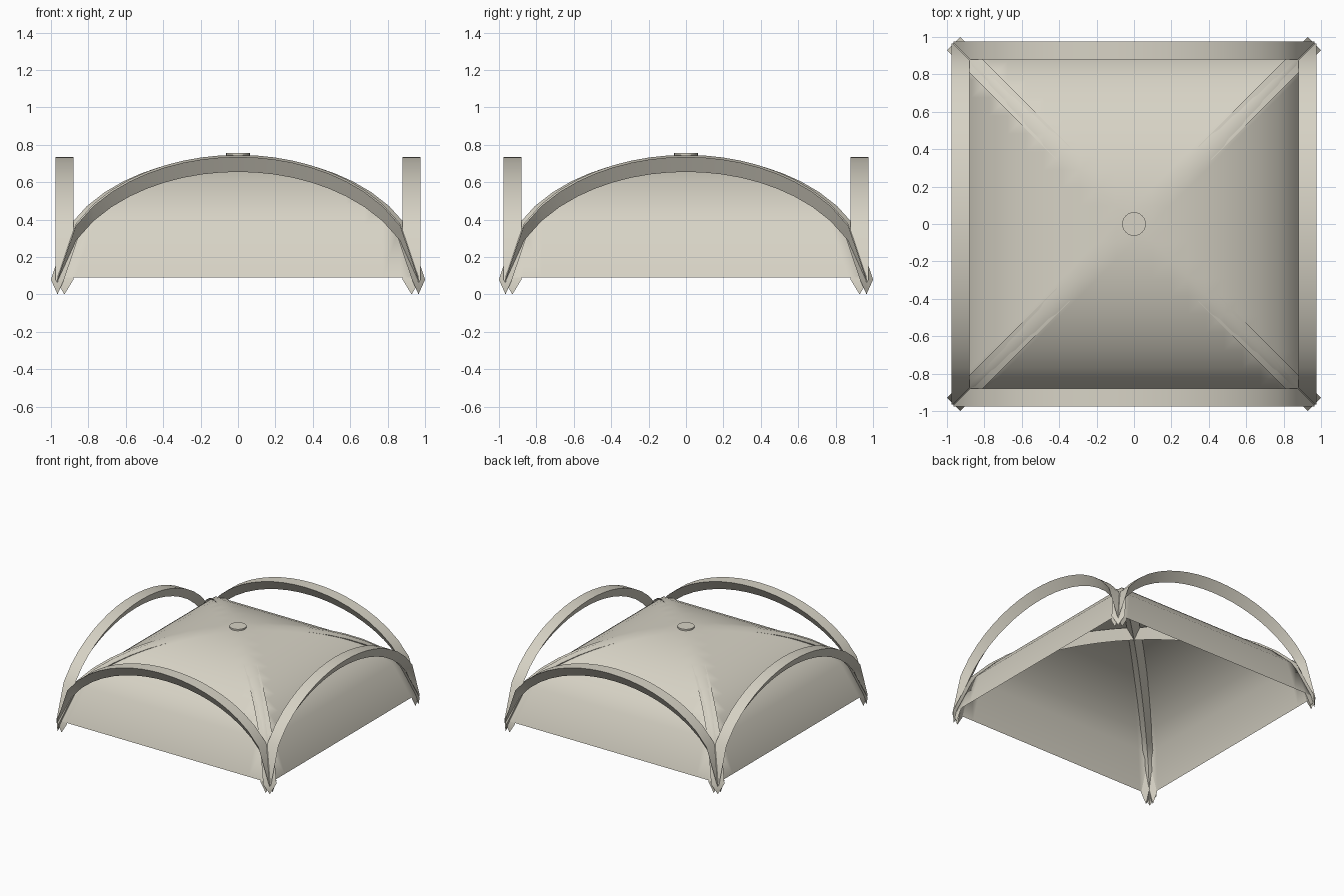
import bpy, bmesh, math

if "Cube" in bpy.data.objects:
    bpy.data.objects.remove(bpy.data.objects["Cube"])

stone = bpy.data.materials.new("pale stone")
stone.diffuse_color = (0.68, 0.65, 0.56, 1)
stone.use_nodes = True
stone.node_tree.nodes["Principled BSDF"].inputs["Base Color"].default_value = stone.diffuse_color
SPAN, RISE, SEGS = 0.965, 0.655, 20


def finish(name, bm, angle=None):
    bmesh.ops.recalc_face_normals(bm, faces=bm.faces)
    me = bpy.data.meshes.new(name)
    bm.to_mesh(me)
    bm.free()
    ob = bpy.data.objects.new(name, me)
    bpy.context.collection.objects.link(ob)
    me.materials.append(stone)
    bpy.ops.object.select_all(action='DESELECT')
    ob.select_set(True)
    bpy.context.view_layer.objects.active = ob
    if angle:
        bpy.ops.object.shade_smooth_by_angle(angle=math.radians(angle))
    else:
        bpy.ops.object.shade_smooth()
    return ob


# Elliptical rise at t = -1..1 across the span
def rise(t):
    return RISE * math.sqrt(max(0, 1 - t * t))


# Even steps across the span
steps = [2 * i / SEGS - 1 for i in range(SEGS + 1)]


# Curved band with a flat top and a keel below
def band(name, half_span, offset, half_w, turn):
    base, depth = 0.08, 0.08
    c, s = math.cos(turn), math.sin(turn)
    bm = bmesh.new()
    rings = []
    for t in steps:
        u, z = half_span * t, base + rise(t)
        ring = []
        for v, dz in ((-half_w, 0), (half_w, 0), (0, -depth)):
            w = offset + v
            ring.append(bm.verts.new((u * c - w * s, u * s + w * c, z + dz)))
        rings.append(ring)
    for a, b in zip(rings, rings[1:]):
        for k in range(3):
            n = (k + 1) % 3
            bm.faces.new((a[k], a[n], b[n], b[k]))
    bm.faces.new(rings[0])
    bm.faces.new(rings[-1])
    return finish(name, bm, 50)


# Four edge arches
for i, side in enumerate(("back", "left", "front", "right")):
    band(side + "_arch", SPAN, 0.928, 0.0485, i * math.pi / 2)

# Two crossing diagonal ribs
for i in range(2):
    band(f"diagonal_rib_{i + 1}", SPAN * math.sqrt(2), 0, 0.05, math.pi / 4 + i * math.pi / 2)

# Pavilion vault web: height depends on the distance to the nearest side
bm = bmesh.new()
grid = [[bm.verts.new((SPAN * tx, SPAN * ty, 0.091 + rise(max(abs(tx), abs(ty)))))
         for tx in steps] for ty in steps]
for j in range(SEGS):
    for i in range(SEGS):
        q = [grid[j][i], grid[j][i + 1], grid[j + 1][i + 1], grid[j + 1][i]]
        # split the diagonal cells along the groin
        if i == j:
            bm.faces.new((q[0], q[1], q[2]))
            bm.faces.new((q[0], q[2], q[3]))
        elif i + j == SEGS - 1:
            bm.faces.new((q[0], q[1], q[3]))
            bm.faces.new((q[1], q[2], q[3]))
        else:
            bm.faces.new(q)
vault = finish("vault_web", bm)
if sum(p.normal.z for p in vault.data.polygons) < 0:
    vault.data.flip_normals()

# Round boss at the crown
bm = bmesh.new()
bmesh.ops.create_cone(bm, cap_ends=True, segments=24, radius1=0.063, radius2=0.063, depth=0.025)
bmesh.ops.translate(bm, verts=bm.verts, vec=(0, 0, 0.744))
finish("crown_boss", bm, 35)
